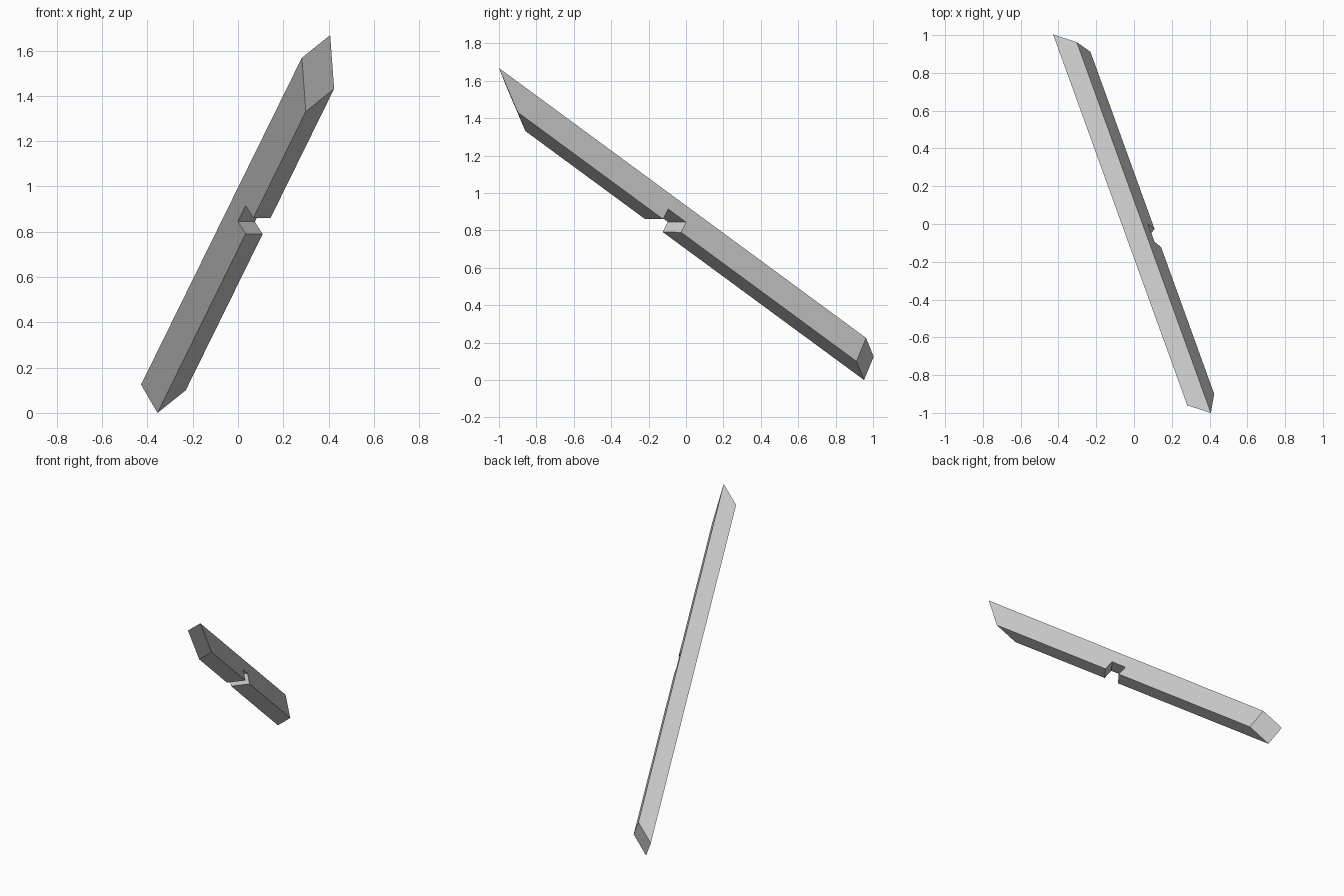
import bpy
import bmesh
from mathutils import Vector

if "Cube" in bpy.data.objects:
    bpy.data.objects.remove(bpy.data.objects["Cube"])

# Beam frame: along its length, across its width, and up through its depth
ORIGIN = Vector((0.282, -0.96, 1.568))
ALONG = Vector((-0.71, 1.963, -1.443)).normalized()
ACROSS = Vector((0.0906, 0.055, 0.030))
ACROSS = (ACROSS - ACROSS.dot(ALONG) * ALONG).normalized()
UP = ACROSS.cross(ALONG)
LENGTH, WIDTH, DEPTH = 2.538, 0.11, 0.153
END_SKEW = -1.12      # slant of the end cuts across the width
OVER = 0.02           # overshoot of the cutters

timber = bpy.data.materials.new("timber_grey")
timber.use_nodes = True
grey = (0.6, 0.6, 0.6, 1.0)
timber.diffuse_color = grey
timber.node_tree.nodes["Principled BSDF"].inputs["Base Color"].default_value = grey


def block(name, ends, v_range, t_range, skew_v, skew_t):
    """Six-sided block whose two end planes slant by skew_v and skew_t."""
    bm = bmesh.new()
    bmesh.ops.create_cube(bm, size=1)
    for vert in bm.verts:
        i, j, k = (int(c > 0) for c in vert.co)
        v, t = v_range[j], t_range[k]
        s = ends[i] + skew_v * v + skew_t[i] * t
        vert.co = ORIGIN + s * ALONG + v * ACROSS + t * UP
    bmesh.ops.recalc_face_normals(bm, faces=bm.faces)
    mesh = bpy.data.meshes.new(name)
    bm.to_mesh(mesh)
    bm.free()
    mesh.materials.append(timber)
    obj = bpy.data.objects.new(name, mesh)
    bpy.context.collection.objects.link(obj)
    return obj


# Beam with slanted ends
beam = block("beam", (0, LENGTH), (0, WIDTH), (-DEPTH, 0),
             END_SKEW, (-0.208 / DEPTH, -0.011 / DEPTH))

through = (-OVER, WIDTH + OVER)
cutters = [
    # Notch in the upper face
    block("upper_notch", (2.047, 2.214), through, (-0.07, OVER), END_SKEW, (0, 0)),
    # Notch in the lower face
    block("lower_notch", (1.035, 1.158), through,
          (-DEPTH - OVER, 0.07 - DEPTH), 0.5, (0, 0)),
    # Shallow housing in the side face
    block("side_housing", (1.30, 1.474), (-OVER, 0.012),
          (-DEPTH - OVER, OVER), 0, (-0.35, -0.35)),
]

bpy.context.view_layer.objects.active = beam
for cutter in cutters:
    cutter.hide_render = True
    cut = beam.modifiers.new(cutter.name, 'BOOLEAN')
    cut.operation = 'DIFFERENCE'
    cut.solver = 'EXACT'
    cut.object = cutter
    bpy.ops.object.modifier_apply(modifier=cut.name)
    bpy.data.objects.remove(cutter)
